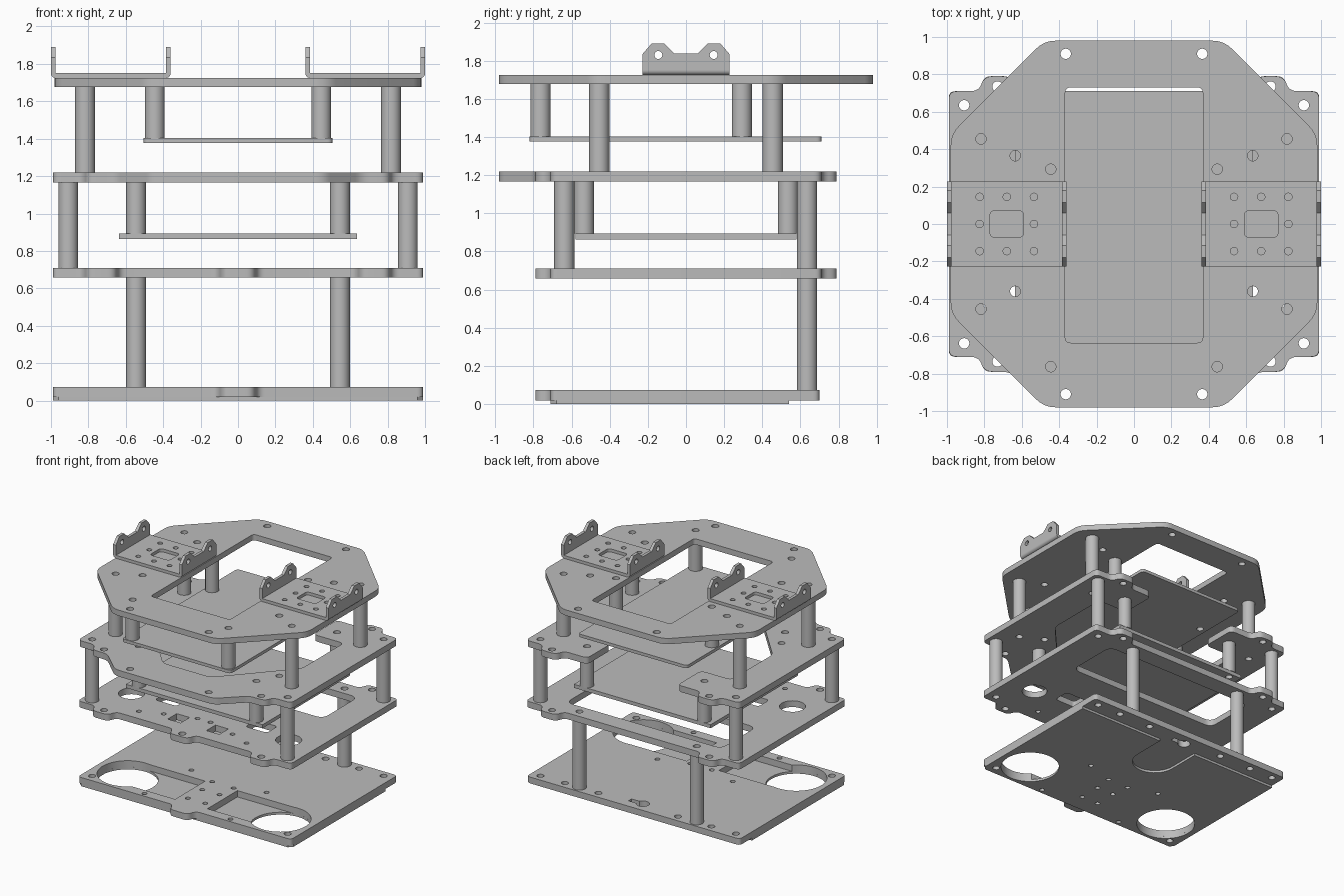
import bpy, bmesh
from math import sin, cos, pi, radians
from mathutils import Matrix, Vector

cube = bpy.data.objects.get("Cube")
if cube:
    bpy.data.objects.remove(cube)

grey = bpy.data.materials.new("plain grey")
grey.use_nodes = True
grey.diffuse_color = (0.5, 0.5, 0.5, 1)
grey.node_tree.nodes["Principled BSDF"].inputs["Base Color"].default_value = (0.5, 0.5, 0.5, 1)

parts = []
# cyclic axis swaps: the sheet's thickness runs along the named axis
AXES = {"z": Matrix.Identity(3),
        "x": Matrix(((0, 0, 1), (1, 0, 0), (0, 1, 0))),
        "y": Matrix(((0, 1, 0), (0, 0, 1), (1, 0, 0)))}


def arc(x, y, r, start, end, n=24):
    angles = [radians(start + (end - start) * i / n) for i in range(n + 1)]
    return [(x + r * cos(a), y + r * sin(a)) for a in angles]


def circle(x, y, r, n=24):
    return arc(x, y, r, 0, 360, n)[:-1]


def rect(x0, x1, y0, y1):
    return [(x0, y0), (x1, y0), (x1, y1), (x0, y1)]


def flip(loop):
    return [(-x, y) for x, y in reversed(loop)]


def both(loops):
    return loops + [flip(l) for l in loops]


def symmetric(half):
    return half + flip(half)


def rounded(loop, r, n=5):
    """Round every corner of a loop with a small quadratic blend."""
    out = []
    pts = [Vector(p) for p in loop]
    for i, p in enumerate(pts):
        a, b = pts[i - 1] - p, pts[(i + 1) % len(pts)] - p
        s = p + a.normalized() * min(r, a.length * 0.45)
        e = p + b.normalized() * min(r, b.length * 0.45)
        for k in range(n + 1):
            t = k / n
            out.append(tuple(s * (1 - t) ** 2 + p * 2 * t * (1 - t) + e * t * t))
    return out


def sheet(name, loops, low, high, axis="z"):
    """Flat sheet from an outer loop and hole loops, given a thickness."""
    curve = bpy.data.curves.new(name, "CURVE")
    curve.dimensions, curve.fill_mode = "2D", "BOTH"
    curve.extrude = (high - low) / 2
    for loop in loops:
        spline = curve.splines.new("POLY")
        spline.points.add(len(loop) - 1)
        for point, (u, v) in zip(spline.points, loop):
            point.co = (u, v, 0, 1)
        spline.use_cyclic_u = True
    temp = bpy.data.objects.new(name + "_outline", curve)
    mesh = bpy.data.meshes.new_from_object(temp)
    bpy.data.objects.remove(temp)
    bpy.data.curves.remove(curve)
    bm = bmesh.new()
    bm.from_mesh(mesh)
    bmesh.ops.translate(bm, verts=bm.verts, vec=(0, 0, (low + high) / 2))
    bmesh.ops.transform(bm, verts=bm.verts, matrix=AXES[axis].to_4x4())
    bmesh.ops.remove_doubles(bm, verts=bm.verts, dist=0.0002)
    bmesh.ops.recalc_face_normals(bm, faces=bm.faces)
    bm.to_mesh(mesh)
    bm.free()
    mesh.materials.clear()
    mesh.materials.append(grey)
    obj = bpy.data.objects.new(name, mesh)
    bpy.context.collection.objects.link(obj)
    parts.append(obj)


def drill(spots, r=0.028):
    return both([circle(x, y, r, 16) for x, y in spots])


def pillars(name, spots, low, high):
    for x, y in spots:
        for side, sx in (("left", x), ("right", -x)):
            end = "back" if y > 0 else "front"
            sheet(f"{name}_{end}_{side}", [circle(sx, y, 0.053, 32), circle(sx, y, 0.028, 16)], low, high)


# pillar positions
base_posts = [(0.545, 0.635)]
corner_posts = [(0.908, 0.635), (0.908, -0.638)]
board_posts = [(0.545, 0.535), (0.545, -0.535)]
upper_posts = [(0.818, 0.455), (0.818, -0.455)]
hanger_posts = [(0.445, 0.293), (0.445, -0.763)]
tab_holes = [(0.73, 0.735), (0.73, -0.735)]

# base: thin skin with a rear cable recess, and a thicker pocketed plate on it
screws = drill([(0.908, 0.635), (0.908, -0.638), (0.68, 0.635), (0.37, 0.635)])
screws += drill([(0.35, -0.12), (0.1, -0.2), (0.08, -0.36), (0.08, -0.55), (0.4, -0.67)], 0.02)
wheel = circle(0.71, -0.45, 0.233, 40)
skin = [(0.96, -0.71), (0.99, -0.68), (0.99, 0.54), (0.18, 0.54)] + arc(0, 0.26, 0.18, 0, -88, 10)
skin_screws = [s for s in screws if s[0][1] < 0.5]
sheet("base_skin", [symmetric(skin)] + both([wheel]) + skin_screws, 0, 0.02)
base = [(0.08, -0.79), (0.11, -0.71), (0.99, -0.71), (0.99, 0.70)]
pocket = [(0.15, -0.62), (0.15, -0.222)] + arc(0.71, -0.45, 0.233, 100, -133, 36)
keyhole = [(0.1, 0.58), (0.1, 0.62)] + arc(-0.02, 0.6, 0.05, 25, 335, 16)
sheet("base_plate", [rounded(symmetric(base), 0.035), keyhole] + both([pocket]) + screws, 0.02, 0.073)
pillars("base_pillar", base_posts, 0.073, 0.657)

# lower deck: side tabs, wide rear opening and small front cutouts
back_edge = [(0.99, 0.71), (0.83, 0.71), (0.80, 0.79), (0.66, 0.79), (0.63, 0.71)]
front_tab = [(0.66, -0.79), (0.80, -0.79), (0.83, -0.71), (0.99, -0.71)]
lower = [(0.08, -0.79), (0.11, -0.71), (0.63, -0.71)] + front_tab + back_edge
lower_cuts = [rounded(rect(-0.72, 0.72, 0.1, 0.56), 0.07)]
lower_cuts += both([circle(0.73, -0.37, 0.1, 32), rect(0.12, 0.24, -0.59, -0.47),
                    rounded(rect(0.32, 0.52, -0.36, -0.22), 0.03)])
lower_cuts += drill(corner_posts + tab_holes + base_posts) + [circle(0, -0.74, 0.028, 16)]
lower_cuts += drill([(0.06, -0.45), (0.32, -0.53), (0.5, -0.6)], 0.02)
sheet("lower_deck", [rounded(symmetric(lower), 0.035)] + lower_cuts, 0.657, 0.71)
pillars("corner_pillar", corner_posts, 0.71, 1.167)

# middle deck: angled nose, open at the rear
middle = [(0.46, -0.98)] + front_tab + back_edge
middle += [(0.42, 0.71), (0.42, 0.4), (0.7, 0.4), (0.7, -0.15), (0.22, -0.68)]
middle_cuts = drill(corner_posts + tab_holes + board_posts + upper_posts + [(0.365, -0.91), (0.635, -0.36)])
sheet("middle_deck", [rounded(symmetric(middle), 0.045)] + middle_cuts, 1.167, 1.22)

# boards hung below the middle and top decks
sheet("lower_board", [rect(-0.635, 0.635, -0.58, 0.58)] + drill(board_posts), 0.863, 0.893)
pillars("lower_board_pillar", board_posts, 0.893, 1.167)
sheet("upper_board", [rounded(rect(-0.505, 0.505, -0.82, 0.71), 0.03)] + drill(hanger_posts), 1.377, 1.403)
pillars("upper_board_pillar", hanger_posts, 1.403, 1.677)
pillars("upper_pillar", upper_posts, 1.22, 1.677)

# top deck: octagon with a rectangular window
octagon = [(0.48, -0.98), (0.98, -0.48), (0.98, 0.48), (0.48, 0.98)]
top_cuts = [rounded(rect(-0.368, 0.368, -0.635, 0.73), 0.03)]
top_cuts += drill(upper_posts + hanger_posts + [(0.365, 0.91), (0.365, -0.91), (0.635, 0.365), (0.635, -0.36)])
sheet("top_deck", [rounded(symmetric(octagon), 0.06)] + top_cuts, 1.677, 1.725)

# U brackets: drilled floor, rounded bends and twin-eared flanges
t = 0.025
ear = [(0.228, 1.75), (0.228, 1.835), (0.18, 1.89), (0.115, 1.89), (0.06, 1.837)]
flange = [symmetric(ear)] + both([circle(0.145, 1.83, 0.021, 16)])
for side, s in (("left", 1), ("right", -1)):
    c = 0.68 * s
    floor = [rect(c - 0.295, c + 0.295, -0.228, 0.228), rounded(rect(c - 0.09, c + 0.09, -0.072, 0.072), 0.03)]
    floor += [circle(c + i * 0.145, j * 0.145, 0.02, 16)
              for i in (-1, 0, 1) for j in (-1, 0, 1) if i or j]
    sheet(f"bracket_floor_{side}", floor, 1.725, 1.725 + t)
    for edge, d in (("high_x", 1), ("low_x", -1)):
        x = c + d * 0.295
        sheet(f"bracket_flange_{side}_{edge}", flange, min(x, x + d * t), max(x, x + d * t), "x")
        bend = [(1.75, x)] + arc(1.75, x, t, 180, 180 - 90 * d, 6)
        sheet(f"bracket_bend_{side}_{edge}", [bend], -0.228, 0.228, "y")

# smooth round walls, crisp edges
bpy.ops.object.select_all(action="DESELECT")
for obj in parts:
    obj.select_set(True)
bpy.context.view_layer.objects.active = parts[0]
bpy.ops.object.shade_smooth_by_angle(angle=radians(32))
